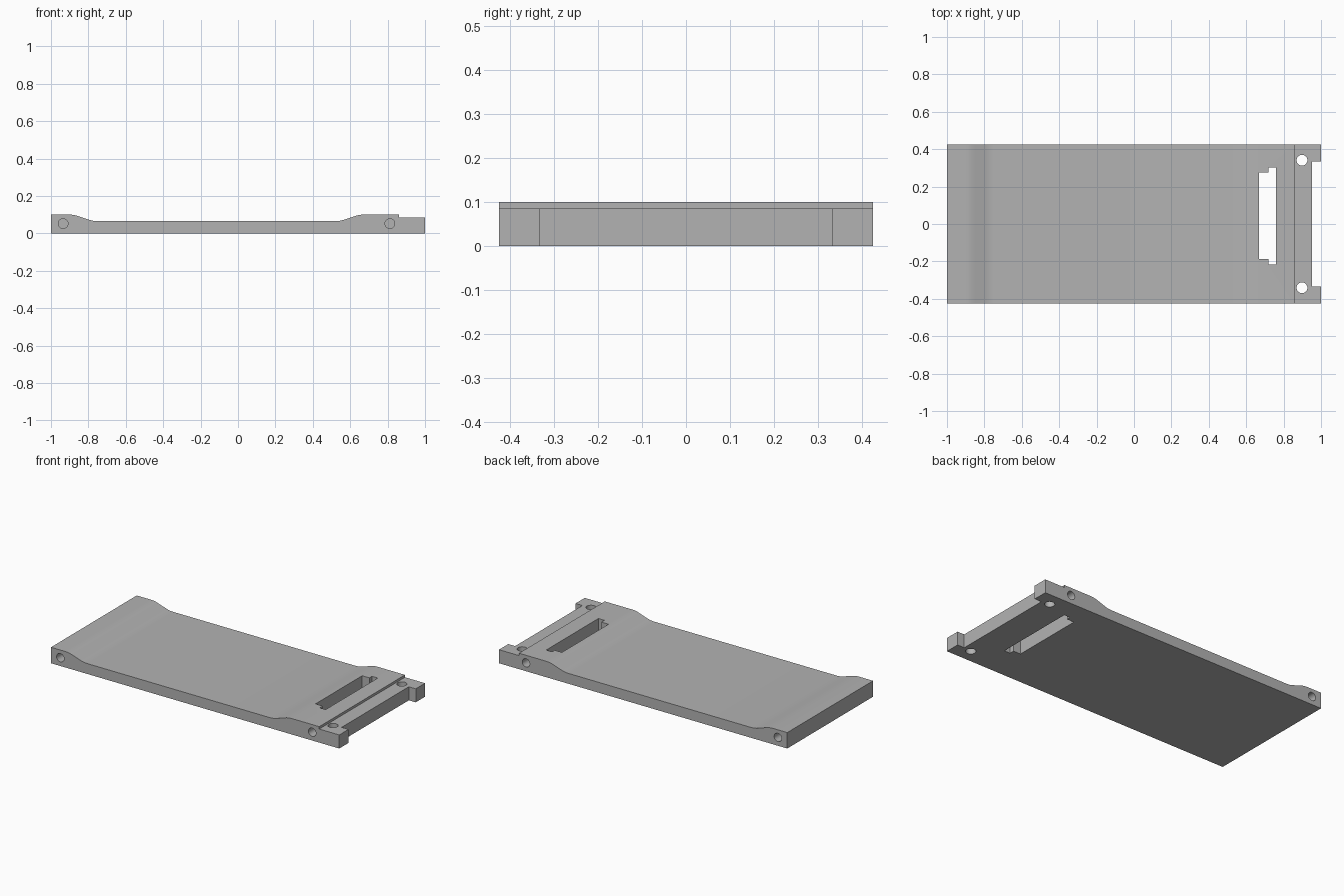
import bpy
import bmesh
import math
from mathutils import Matrix, Vector

cube = bpy.data.objects.get("Cube")
if cube:
    bpy.data.objects.remove(cube, do_unlink=True)

HALF_WIDTH = 0.425
TOP, DECK, LEDGE = 0.1, 0.065, 0.085

grey = bpy.data.materials.new("plain_grey")
grey.use_nodes = True
colour = (0.45, 0.45, 0.45, 1)
grey.diffuse_color = colour
grey.node_tree.nodes["Principled BSDF"].inputs["Base Color"].default_value = colour


def link(name, bm):
    bmesh.ops.recalc_face_normals(bm, faces=bm.faces)
    mesh = bpy.data.meshes.new(name)
    bm.to_mesh(mesh)
    bm.free()
    mesh.materials.append(grey)
    obj = bpy.data.objects.new(name, mesh)
    bpy.context.collection.objects.link(obj)
    return obj


def prism(name, outline, offset):
    """Extrude a closed outline of 3D points along an offset."""
    bm = bmesh.new()
    face = bm.faces.new([bm.verts.new(p) for p in outline])
    ext = bmesh.ops.extrude_face_region(bm, geom=[face])
    moved = [g for g in ext["geom"] if isinstance(g, bmesh.types.BMVert)]
    bmesh.ops.translate(bm, verts=moved, vec=Vector(offset))
    return link(name, bm)


def cylinder(name, radius, depth, centre, along_y=False):
    bm = bmesh.new()
    turn = Matrix.Rotation(math.pi / 2 if along_y else 0, 4, "X")
    bmesh.ops.create_cone(bm, cap_ends=True, segments=32, radius1=radius,
                          radius2=radius, depth=depth,
                          matrix=Matrix.Translation(centre) @ turn)
    return link(name, bm)


def ramp(start, end, z0, z1, steps=12):
    """Softly rounded slope between two levels."""
    pts = []
    for i in range(steps + 1):
        t = i / steps
        if t < 0.3:
            s = t * t / 0.42
        elif t > 0.7:
            s = 1 - (1 - t) ** 2 / 0.42
        else:
            s = (t - 0.15) / 0.7
        pts.append((start + (end - start) * t, z0 + (z1 - z0) * s))
    return pts


# Side profile: raised ends, sunken deck and a stepped ledge
profile = [(-1, 0), (-1, TOP)]
profile += ramp(-0.9, -0.75, TOP, DECK) + ramp(0.52, 0.67, DECK, TOP)
profile += [(0.861, TOP), (0.861, LEDGE), (1, LEDGE), (1, 0)]
plate = prism("base_plate", [(x, -HALF_WIDTH, z) for x, z in profile],
              (0, 2 * HALF_WIDTH, 0))

# Stepped slot through the plate
slot = [(0.668, -0.186), (0.718, -0.186), (0.718, -0.216), (0.759, -0.216),
        (0.759, 0.302), (0.718, 0.302), (0.718, 0.276), (0.668, 0.276)]
cutters = [prism("slot_cutter", [(x, y, -0.1) for x, y in slot], (0, 0, 0.4))]

# Notch in the end, leaving two corner lugs
notch = [(0.952, -0.333), (1.1, -0.333), (1.1, 0.333), (0.952, 0.333)]
cutters.append(prism("notch_cutter", [(x, y, -0.1) for x, y in notch], (0, 0, 0.4)))

# Upright through holes and blind holes in the long sides
for side in (-1, 1):
    cutters.append(cylinder("upright_hole_cutter", 0.029, 0.4, (0.898, side * 0.341, 0)))
    for x in (-0.935, 0.812):
        cutters.append(cylinder("side_hole_cutter", 0.026, 0.26,
                                (x, side * HALF_WIDTH, 0.052), along_y=True))

bpy.ops.object.select_all(action="DESELECT")
bpy.context.view_layer.objects.active = plate
plate.select_set(True)
for cutter in cutters:
    cutter.hide_render = True
    cut = plate.modifiers.new(cutter.name, "BOOLEAN")
    cut.operation = "DIFFERENCE"
    cut.solver = "EXACT"
    cut.object = cutter
    bpy.ops.object.modifier_apply(modifier=cut.name)
for cutter in cutters:
    bpy.data.objects.remove(cutter, do_unlink=True)

bpy.ops.object.shade_smooth_by_angle(angle=math.radians(20))
